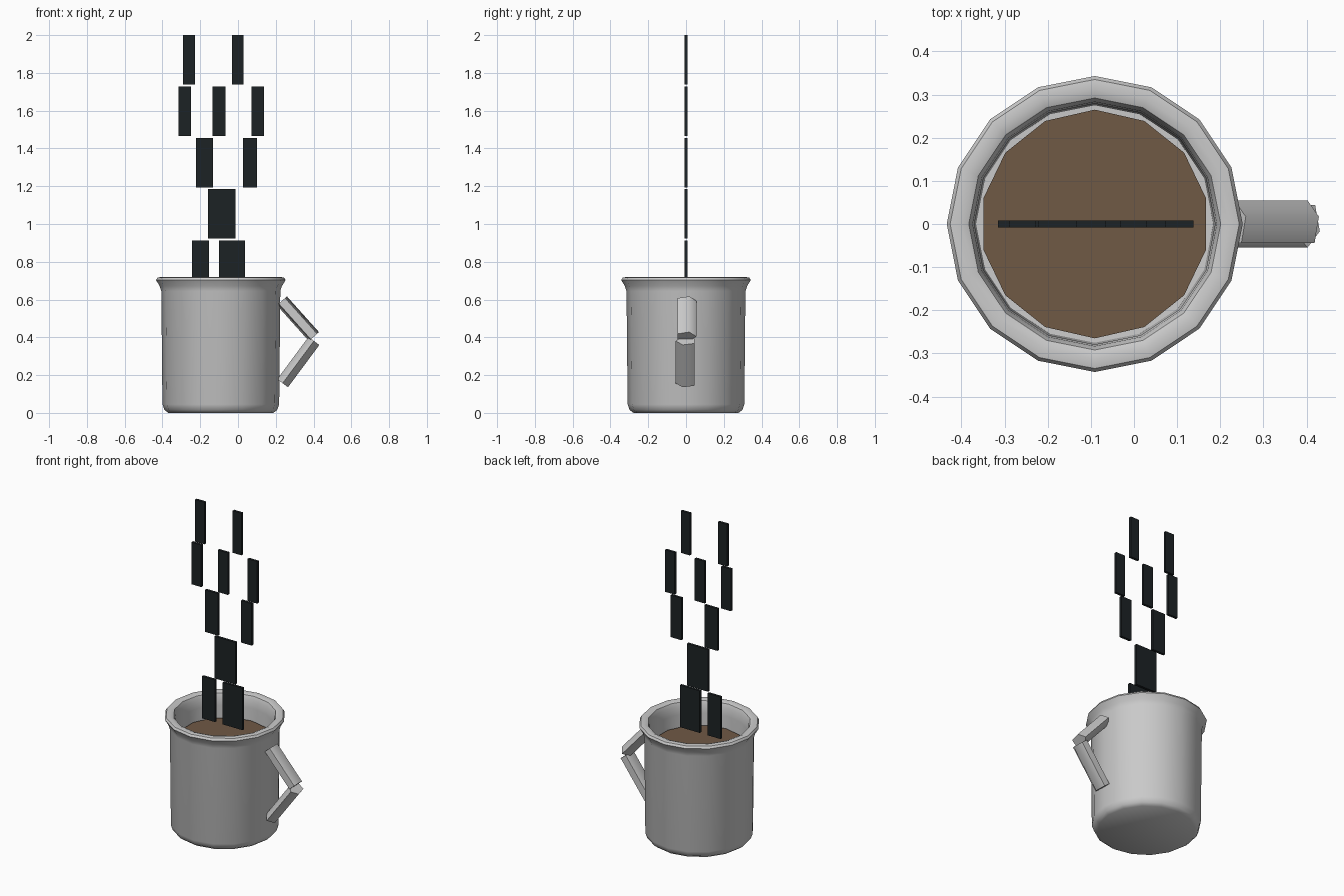
import bpy, bmesh, math
from mathutils import Vector

if "Cube" in bpy.data.objects:
    bpy.data.objects.remove(bpy.data.objects["Cube"])

CX = -0.091  # mug axis


def make_object(name, bm, color=None, angle=None):
    bmesh.ops.recalc_face_normals(bm, faces=bm.faces)
    mesh = bpy.data.meshes.new(name)
    bm.to_mesh(mesh)
    bm.free()
    ob = bpy.data.objects.new(name, mesh)
    bpy.context.collection.objects.link(ob)
    if color:
        mat = bpy.data.materials.new(name + "_color")
        mat.diffuse_color = (*color, 1)
        mat.use_nodes = True
        mat.node_tree.nodes["Principled BSDF"].inputs["Base Color"].default_value = mat.diffuse_color
        mesh.materials.append(mat)
    if angle:
        bpy.ops.object.select_all(action='DESELECT')
        ob.select_set(True)
        bpy.context.view_layer.objects.active = ob
        bpy.ops.object.shade_smooth_by_angle(angle=math.radians(angle))
    return ob


def lathe(profile, sides):
    """Spin (radius, z) points around the mug axis; radius 0 closes to a point."""
    bm = bmesh.new()
    rings = []
    for r, z in profile:
        n = sides if r else 1
        rings.append([bm.verts.new((CX + r * math.cos(math.tau * i / sides),
                                    r * math.sin(math.tau * i / sides), z)) for i in range(n)])
    for a, b in zip(rings, rings[1:]):
        for i in range(sides):
            j = (i + 1) % sides
            quad = [a[i % len(a)], a[j % len(a)], b[j % len(b)], b[i % len(b)]]
            bm.faces.new(list(dict.fromkeys(quad)))
    return bm


# Mug body: base, outer wall, flared lip, inner wall, inner floor
body = [(0, 0), (0.278, 0), (0.298, 0.015), (0.309, 0.045), (0.315, 0.645), (0.324, 0.672),
        (0.343, 0.703), (0.335, 0.716), (0.313, 0.72), (0.292, 0.712), (0.283, 0.69),
        (0.279, 0.64), (0.275, 0.06), (0, 0.05)]
make_object("mug_body", lathe(body, 16), angle=45)

# Coffee surface: 14-sided disc
bm = bmesh.new()
bm.faces.new([bm.verts.new((CX + 0.265 * math.sin(math.tau * i / 14),
                            0.265 * math.cos(math.tau * i / 14), 0.57)) for i in range(14)])
make_object("coffee", bm, (0.16, 0.1, 0.06))


# Handle: two flattened pentagonal bars
def bar(name, start, end, side):
    a, b = Vector((start[0], 0, start[1])), Vector((end[0], 0, end[1]))
    across = Vector((0, side, 0))
    up = (b - a).normalized().cross(across)
    bm = bmesh.new()
    ends = []
    for p in (a, b):
        ends.append([bm.verts.new(p + across * 0.055 * math.cos(math.tau * i / 5)
                                  + up * 0.0375 * math.sin(math.tau * i / 5)) for i in range(5)])
        bm.faces.new(ends[-1])
    for i in range(5):
        j = (i + 1) % 5
        bm.faces.new((ends[0][i], ends[0][j], ends[1][j], ends[1][i]))
    make_object(name, bm, angle=75)


bar("handle_upper", (0.2325, 0.593), (0.402, 0.404), 1)
bar("handle_lower", (0.236, 0.157), (0.402, 0.381), -1)

# Steam: rows of thin upright plates, given as x ranges per row
rows = [[(-0.243, -0.153), (-0.1, 0.037)],
        [(-0.158, -0.012)],
        [(-0.222, -0.132), (0.026, 0.1)],
        [(-0.315, -0.248), (-0.134, -0.065), (0.072, 0.138)],
        [(-0.29, -0.227), (-0.032, 0.03)]]
for r, row in enumerate(rows):
    z = 0.65 + 0.272 * r + 0.131
    for k, (x0, x1) in enumerate(row):
        bm = bmesh.new()
        bmesh.ops.create_cube(bm, size=1)
        bmesh.ops.scale(bm, vec=(x1 - x0, 0.016, 0.262), verts=bm.verts)
        bmesh.ops.translate(bm, vec=((x0 + x1) / 2, 0, z), verts=bm.verts)
        make_object(f"steam_{r + 1}_{k + 1}", bm, (0.012, 0.016, 0.018))
